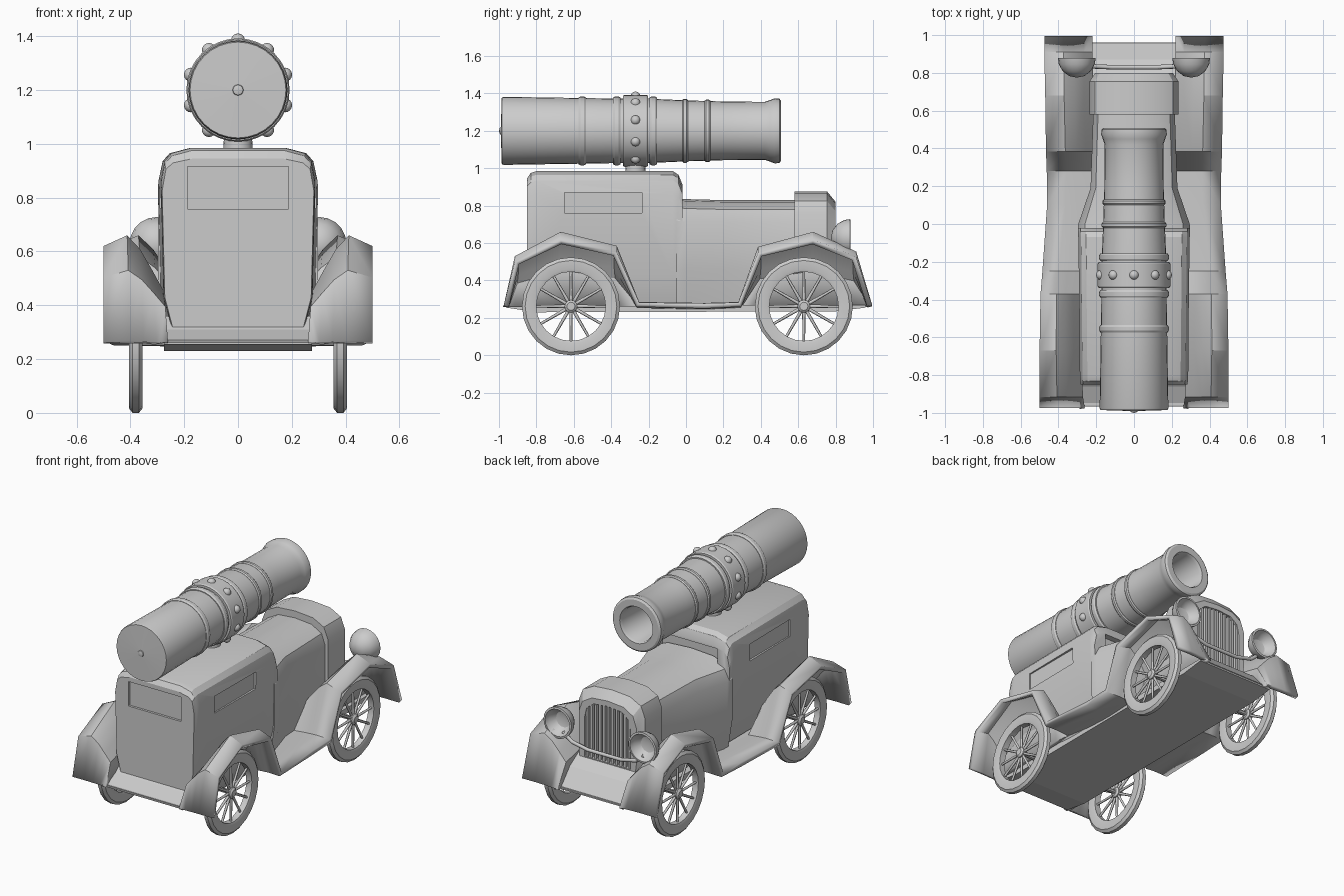
import bpy, bmesh, math
from mathutils import Matrix, Vector

if "Cube" in bpy.data.objects:
    bpy.data.objects.remove(bpy.data.objects["Cube"])


def obj(name, verts=(), faces=(), bm=None, normals=True):
    me = bpy.data.meshes.new(name)
    if bm is None:
        bm = bmesh.new()
        vs = [bm.verts.new(v) for v in verts]
        for f in faces:
            bm.faces.new([vs[i] for i in f])
    bmesh.ops.remove_doubles(bm, verts=bm.verts, dist=1e-5)
    if normals:
        bmesh.ops.recalc_face_normals(bm, faces=bm.faces)
    bm.to_mesh(me)
    bm.free()
    o = bpy.data.objects.new(name, me)
    bpy.context.collection.objects.link(o)
    return o


def activate(o):
    bpy.ops.object.select_all(action='DESELECT')
    o.select_set(True)
    bpy.context.view_layer.objects.active = o


def smooth(o, deg=30):
    activate(o)
    bpy.ops.object.shade_smooth_by_angle(angle=math.radians(deg))
    return o


def lathe(name, prof, center, axis='Y', n=32, closed=False):
    """Spin (radius, along) points about an axis."""
    verts, faces, m = [], [], len(prof)
    for i in range(n):
        t = 2 * math.pi * i / n
        for r, a in prof:
            c, s = r * math.cos(t), r * math.sin(t)
            p = (c, a, s) if axis == 'Y' else (a, c, s)
            verts.append(Vector(p) + Vector(center))
    for i in range(n):
        for j in range(m if closed else m - 1):
            k, i2 = (j + 1) % m, (i + 1) % n
            q = [i * m + j, i * m + k, i2 * m + k, i2 * m + j]
            if prof[j][0] == 0:
                q = q[:3]
            elif prof[k][0] == 0:
                q = [q[0], q[1], q[3]]
            faces.append(q)
    return smooth(obj(name, verts, faces))


def loft(name, sections, deg=25):
    """Skin mirrored half sections [(y, [(x, z)...])], last point at x=0."""
    verts, faces = [], []
    for y, half in sections:
        ring = half + [(-x, z) for x, z in half[-2::-1]]
        verts += [(x, y, z) for x, z in ring]
    n = len(ring)
    for s in range(len(sections) - 1):
        for j in range(n):
            k = (j + 1) % n
            faces.append([s * n + j, s * n + k, (s + 1) * n + k, (s + 1) * n + j])
    faces += [list(range(n)), list(range((len(sections) - 1) * n, len(sections) * n))]
    return smooth(obj(name, verts, faces), deg)


def box(name, lo, hi):
    bm = bmesh.new()
    bmesh.ops.create_cube(bm, size=1)
    lo, hi = Vector(lo), Vector(hi)
    for v in bm.verts:
        v.co = (lo + hi) / 2 + v.co * (hi - lo)
    return obj(name, bm=bm)


def prism(name, yz, w):
    """Side profile extruded across the car."""
    n = len(yz)
    verts = [(s * w, y, z) for s in (-1, 1) for y, z in yz]
    faces = [list(range(n)), list(range(n, 2 * n))]
    faces += [[i, (i + 1) % n, n + (i + 1) % n, n + i] for i in range(n)]
    return obj(name, verts, faces)


def cut(o, cutter):
    cutter.hide_render = True
    m = o.modifiers.new('cut', 'BOOLEAN')
    m.operation, m.object, m.solver = 'DIFFERENCE', cutter, 'EXACT'
    activate(o)
    bpy.ops.object.modifier_apply(modifier=m.name)
    bpy.data.objects.remove(cutter)


# cabin with recessed windows
def cab(w, top, s):
    return [(.24 * w / .29, .28), (w - .01, .43), (w, top - .12), (w * .95, top - .05 * s),
            (w * .86, top - .02 * s), (w * .6, top), (0, top)]


cabin = loft('cabin', [(-.85, cab(.282, .945, .8)), (-.83, cab(.286, .975, 1)), (-.80, cab(.287, .985, 1)),
                       (-.07, cab(.295, .985, 1)), (-.04, cab(.297, .965, 1)), (-.02, cab(.297, .915, 1))])
for s in (-1, 1):
    cut(cabin, box('side_window_cutter', (s * .3 - .022, -.65, .76), (s * .3 + .022, -.235, .87)))
cut(cabin, box('rear_window_cutter', (-.188, -.9, .757), (.188, -.835, .915)))
cut(cabin, box('windscreen_cutter', (-.21, -.06, .80), (.21, .1, .90)))
smooth(cabin, 25)


# cowl, bonnet and radiator shell
def hood(w, top, base=.27):
    return [(w * .9, base), (w, .46), (w, top - .12), (w * .88, top - .05), (w * .55, top - .01), (0, top)]


loft('cowl_and_bonnet', [(-.05, hood(.297, .84)), (0, hood(.295, .835)), (.19, hood(.23, .83)), (.62, hood(.215, .83))])
rad = loft('radiator_shell', [(.58, hood(.235, .875, .3)), (.755, hood(.235, .875, .3)), (.80, hood(.205, .82, .3))])
grille = loft('grille_cutter', [(.765, [(.165, .42), (.165, .67), (.15, .735), (.1, .775), (0, .785)]),
                                (.9, [(.165, .42), (.165, .67), (.15, .735), (.1, .775), (0, .785)])])
cut(rad, grille)
smooth(rad, 25)
for i in range(-5, 6):
    x = i * .03
    box('grille_bar', (x - .008, .76, .415), (x + .008, .795, .785 - 1.8 * x * x))

# fenders and running boards: one sheet per side, (y, z, outer x, inner x)
path = [(-.975, .265, .5, .26), (-.915, .53, .5, .27), (-.67, .66, .5, .28), (-.37, .585, .495, .285),
        (-.25, .285, .485, .27), (.1, .28, .46, .22), (.28, .285, .462, .2), (.385, .58, .466, .21),
        (.68, .66, .47, .22), (.91, .555, .475, .22), (.995, .27, .475, .22)]
rows = [(0, .9), (.4, 1), (.62, .87), (.82, .68), (1, .5), (1, 0)]
verts = [(o + (i - o) * t, y, .26 + (z - .26) * k) for t, k in rows for y, z, o, i in path]
n = len(path)
faces = [[r * n + p, r * n + p + 1, (r + 1) * n + p + 1, (r + 1) * n + p]
         for r in range(len(rows) - 1) for p in range(n - 1)]
fend = obj('fenders', verts, faces, normals=False)
fend.modifiers.new('mirror', 'MIRROR')
sol = fend.modifiers.new('thickness', 'SOLIDIFY')
sol.thickness, sol.offset = .028, -1
smooth(fend, 30)

# floor and aprons
prism('floor', [(-.96, .255), (-.8, .23), (.8, .235), (.96, .255), (.96, .27), (-.96, .27)], .275)
prism('front_apron', [(.76, .265), (.76, .44), (.87, .37), (.962, .265)], .235)
prism('rear_apron', [(-.8, .265), (-.8, .36), (-.86, .31), (-.965, .262)], .275)

# wheels
for sx in (-1, 1):
    for y in (-.615, .63):
        c = (sx * .38, y, .262)
        lathe('tyre', [(.185, -.02), (.2, -.025), (.245, -.025), (.262, -.012), (.262, .012), (.245, .025),
                       (.2, .025), (.185, .02)], c, 'X', 24, True)
        lathe('hub', [(0, -.024), (.022, -.024), (.034, -.014), (.034, .014), (.022, .024), (0, .024)], c, 'X', 12)
        lathe('stub_axle', [(0, -.06), (.014, -.06), (.014, .06), (0, .06)], (sx * .31, y, .262), 'X', 8)
        bm = bmesh.new()
        for i in range(12):
            m = (Matrix.Translation(c) @ Matrix.Rotation(i * math.pi / 6, 4, 'X') @ Matrix.Translation((0, 0, .11)))
            bmesh.ops.create_cone(bm, cap_ends=True, segments=6, radius1=.009, radius2=.007, depth=.165, matrix=m)
        smooth(obj('spokes', bm=bm), 65)

# headlamps and their cross bar
for sx in (-1, 1):
    lathe('headlamp', [(0, .775), (.04, .783), (.075, .81), (.095, .845), (.1, .878), (.087, .88), (.078, .85),
                       (.05, .82), (0, .808)], (sx * .303, 0, .628), 'Y', 20)
cu = bpy.data.curves.new('lamp_bar', 'CURVE')
cu.dimensions, cu.bevel_depth, cu.bevel_resolution = '3D', .012, 2
sp = cu.splines.new('POLY')
pts = [(-.29, .84, .56), (-.23, .835, .51), (-.12, .83, .485), (.12, .83, .485), (.23, .835, .51), (.29, .84, .56)]
sp.points.add(len(pts) - 1)
for p, q in zip(sp.points, pts):
    p.co = (*q, 1)
bar = bpy.data.objects.new('lamp_bar', cu)
bpy.context.collection.objects.link(bar)
activate(bar)
bpy.ops.object.convert(target='MESH')

# cannon barrel, hoops, studded band and mount
C = (0, 0, 1.2)
lathe('cannon_barrel', [(0, -1.0), (.018, -.995), (.02, -.99), (.178, -.985), (.182, -.975), (.173, -.4), (.172, -.2),
                        (.163, 0), (.157, .2), (.155, .42), (.165, .45), (.174, .475), (.172, .5), (.16, .508),
                        (.118, .508), (.11, .49), (.11, .1), (0, .1)], C, 'Y', 32)
for y, r, w in [(-.555, .184, .02), (-.37, .184, .02), (-.175, .184, .02), (-.005, .171, .015), (.115, .167, .015)]:
    lathe('hoop', [(.15, y - w), (r - .006, y - w), (r, y - w * .5), (r, y + w * .5), (r - .006, y + w),
                   (.15, y + w)], C, 'Y', 32, True)
lathe('studded_band', [(.15, -.338), (.187, -.338), (.192, -.33), (.192, -.21), (.187, -.202), (.15, -.202)],
      C, 'Y', 32, True)
bm = bmesh.new()
for i in range(10):
    t = math.pi / 2 + i * math.pi / 5
    bmesh.ops.create_uvsphere(bm, u_segments=12, v_segments=8, radius=.026, matrix=Matrix.Translation(
        (.184 * math.cos(t), -.27, 1.2 + .184 * math.sin(t))))
smooth(obj('band_studs', bm=bm), 60)
bm = bmesh.new()
bmesh.ops.create_cone(bm, cap_ends=True, segments=16, radius1=.056, radius2=.05, depth=.1,
                      matrix=Matrix.Translation((0, -.27, 1.01)))
smooth(obj('cannon_mount', bm=bm))
